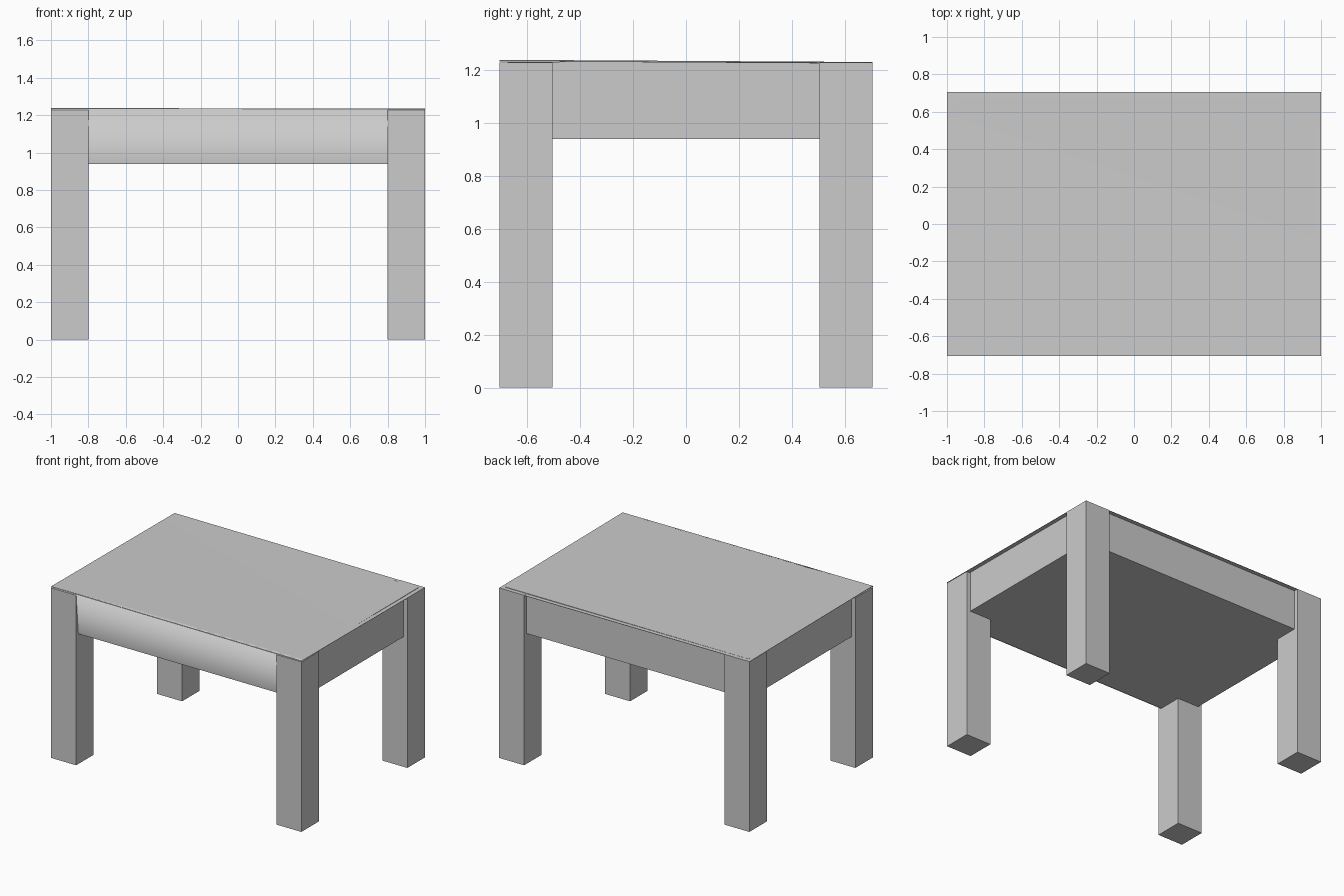
import bpy
import bmesh
from mathutils import Vector

cube = bpy.data.objects.get("Cube")
if cube:
    bpy.data.objects.remove(cube, do_unlink=True)

HALF_X, HALF_Y = 1.0, 0.705
LEG, LEG_TOP = 0.2, 1.228
INSET, APRON_BOTTOM, BOX_TOP = 0.03, 0.94, 1.231

grey = bpy.data.materials.new("plain grey")
grey.use_nodes = True
grey.diffuse_color = (0.6, 0.6, 0.6, 1)
grey.node_tree.nodes["Principled BSDF"].inputs["Base Color"].default_value = (0.6, 0.6, 0.6, 1)


def finish(bm, name):
    mesh = bpy.data.meshes.new(name)
    bm.to_mesh(mesh)
    bm.free()
    mesh.materials.append(grey)
    obj = bpy.data.objects.new(name, mesh)
    bpy.context.collection.objects.link(obj)
    return obj


def box(name, low, high):
    low, high = Vector(low), Vector(high)
    bm = bmesh.new()
    bmesh.ops.create_cube(bm, size=1)
    bmesh.ops.scale(bm, vec=high - low, verts=bm.verts)
    bmesh.ops.translate(bm, vec=(low + high) / 2, verts=bm.verts)
    return finish(bm, name)


# Four square legs, flush with the corners
for y_name, sy in (("front", -1), ("back", 1)):
    for x_name, sx in (("right", -1), ("left", 1)):
        cx, cy = sx * (HALF_X - LEG / 2), sy * (HALF_Y - LEG / 2)
        box(f"{y_name}_{x_name}_leg",
            (cx - LEG / 2, cy - LEG / 2, 0), (cx + LEG / 2, cy + LEG / 2, LEG_TOP))

# Closed box forming the side and back aprons and the underside
box("apron_box", (INSET - HALF_X, INSET - HALF_Y, APRON_BOTTOM),
    (HALF_X - INSET, HALF_Y - INSET, BOX_TOP))


# Thin top sheet, sloping gently down from its front right corner
def sheet_height(x, y):
    return 1.2325 - 0.002 * x - 0.006 * y


bm = bmesh.new()
bmesh.ops.create_grid(bm, x_segments=1, y_segments=1, size=1)
for v in bm.verts:
    v.co.x *= HALF_X
    v.co.y *= HALF_Y
    v.co.z = sheet_height(v.co.x, v.co.y)
bmesh.ops.solidify(bm, geom=bm.faces[:], thickness=0.002)
bmesh.ops.recalc_face_normals(bm, faces=bm.faces)
finish(bm, "top_sheet")

# Leaning front panel, smoothly shaded over a narrow lip into the top
bm = bmesh.new()
lip_y = 0.03 - HALF_Y
rows = []
for half, y, z in ((HALF_X - INSET, INSET - 0.005 - HALF_Y, APRON_BOTTOM),
                   (HALF_X, -HALF_Y, None), (HALF_X, lip_y, None)):
    rows.append([bm.verts.new((x, y, z if z else sheet_height(x, y)))
                 for x in (-half, half)])
for a, b in zip(rows, rows[1:]):
    bm.faces.new((a[0], a[1], b[1], b[0])).smooth = True
finish(bm, "front_panel")
